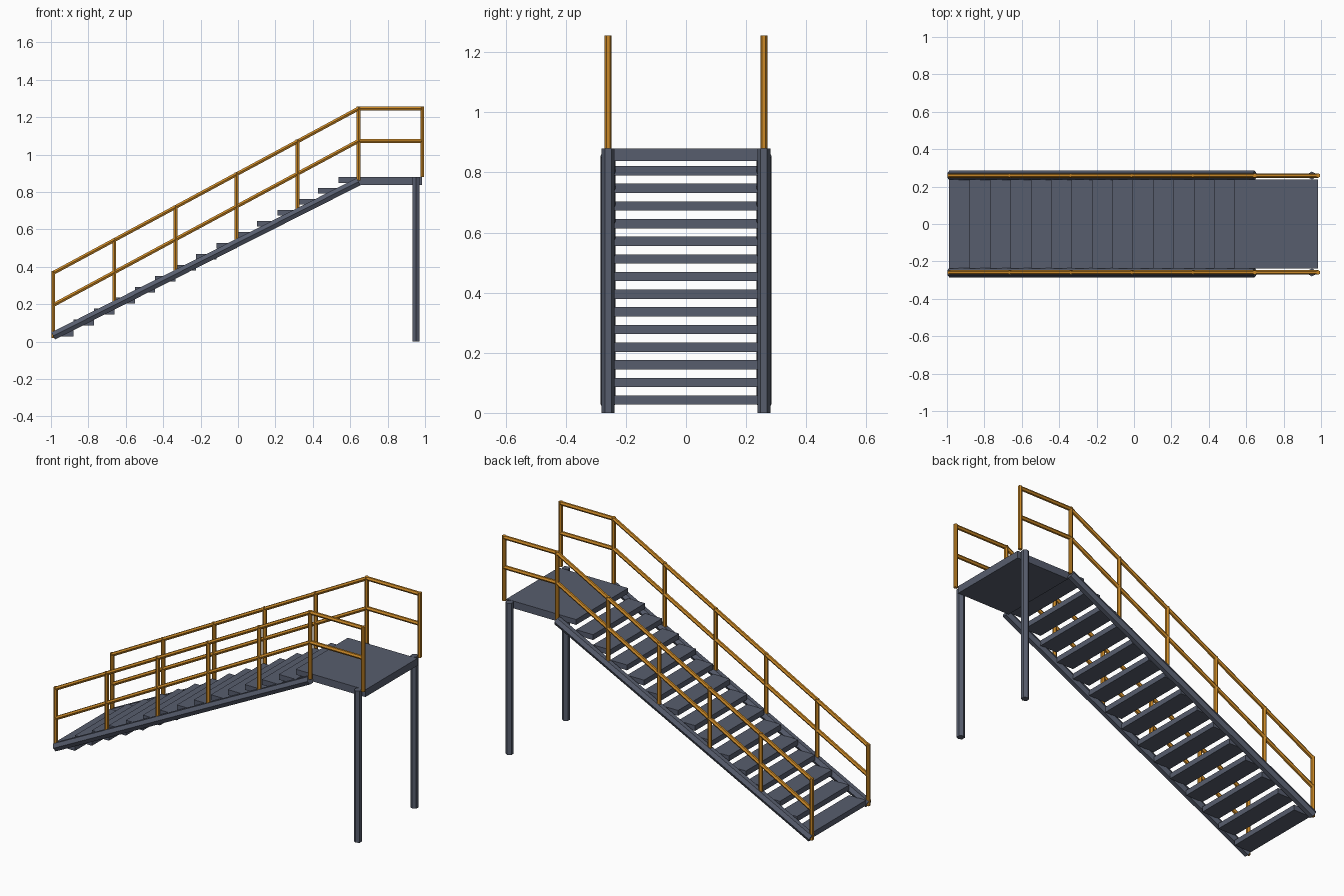
import bpy, bmesh, math
from mathutils import Vector

cube = bpy.data.objects.get("Cube")
if cube:
    bpy.data.objects.remove(cube, do_unlink=True)


def material(name, rgb):
    m = bpy.data.materials.new(name)
    m.use_nodes = True
    m.diffuse_color = (*rgb, 1)
    m.node_tree.nodes["Principled BSDF"].inputs["Base Color"].default_value = (*rgb, 1)
    return m


STEEL = material("slate steel", (0.095, 0.11, 0.155))
ORANGE = material("safety orange", (0.60, 0.25, 0.02))


def finish(name, bm, mat):
    bmesh.ops.recalc_face_normals(bm, faces=bm.faces)
    mesh = bpy.data.meshes.new(name)
    bm.to_mesh(mesh)
    bm.free()
    mesh.materials.append(mat)
    obj = bpy.data.objects.new(name, mesh)
    bpy.context.collection.objects.link(obj)
    return obj


def bar(name, start, end, y, radius, mat):
    """Six-sided bar between two (x, z) points, with corners pointing to the sides."""
    a, b = Vector((start[0], y, start[1])), Vector((end[0], y, end[1]))
    side = Vector((0, 1, 0))
    up = (b - a).normalized().cross(side)
    bm = bmesh.new()
    rings = []
    for p in (a, b):
        angles = [k * math.tau / 6 for k in range(6)]
        rings.append([bm.verts.new(p + radius * (side * math.cos(t) + up * math.sin(t)))
                      for t in angles])
        bm.faces.new(rings[-1])
    for k in range(6):
        n = (k + 1) % 6
        bm.faces.new((rings[0][k], rings[0][n], rings[1][n], rings[1][k]))
    return finish(name, bm, mat)


def slab(name, x0, x1, z0, z1, half_width):
    bm = bmesh.new()
    bmesh.ops.create_cube(bm, size=1)
    bmesh.ops.scale(bm, vec=(x1 - x0, 2 * half_width, z1 - z0), verts=bm.verts)
    bmesh.ops.translate(bm, vec=((x0 + x1) / 2, 0, (z0 + z1) / 2), verts=bm.verts)
    return finish(name, bm, STEEL)


FOOT, HEAD, END = -0.988, 0.645, 0.985   # lower end, top of flight, platform end
SIDE = 0.259                             # distance of railings from the middle
DECK = 0.88
HALF = 0.239
STEPS = 15
GOING, RISE = 0.109, 0.0587

# Treads, the last one level with the platform
for i in range(STEPS):
    x = FOOT + i * GOING
    top = DECK - (STEPS - 1 - i) * RISE
    slab(f"tread_{i + 1}", x, x + GOING, top - 0.031, top, HALF)

# Platform
slab("platform", HEAD, END, 0.838, DECK, HALF)

for label, s in (("left", 1), ("right", -1)):
    y = s * SIDE
    # Sloping stringer and platform leg
    bar(f"{label}_stringer", (FOOT, 0.03), (HEAD, 0.855), s * 0.26, 0.025, STEEL)
    bar(f"{label}_leg", (0.951, 0), (0.951, DECK), y, 0.0215, STEEL)
    # Posts along the flight
    for i in range(6):
        t = i / 5
        x = FOOT + t * (HEAD - FOOT)
        bar(f"{label}_post_{i + 1}", (x, 0.02 + t * 0.84), (x, 0.376 + t * 0.88),
            y, 0.0118, ORANGE)
    bar(f"{label}_platform_post", (END, DECK), (END, 1.256), y, 0.0118, ORANGE)
    # Upper and middle rails
    for rail, low, high in (("handrail", 0.367, 1.246), ("midrail", 0.195, 1.073)):
        bar(f"{label}_sloping_{rail}", (FOOT, low), (HEAD, high), y, 0.0118, ORANGE)
        bar(f"{label}_level_{rail}", (HEAD, high), (END, high), y, 0.0118, ORANGE)
